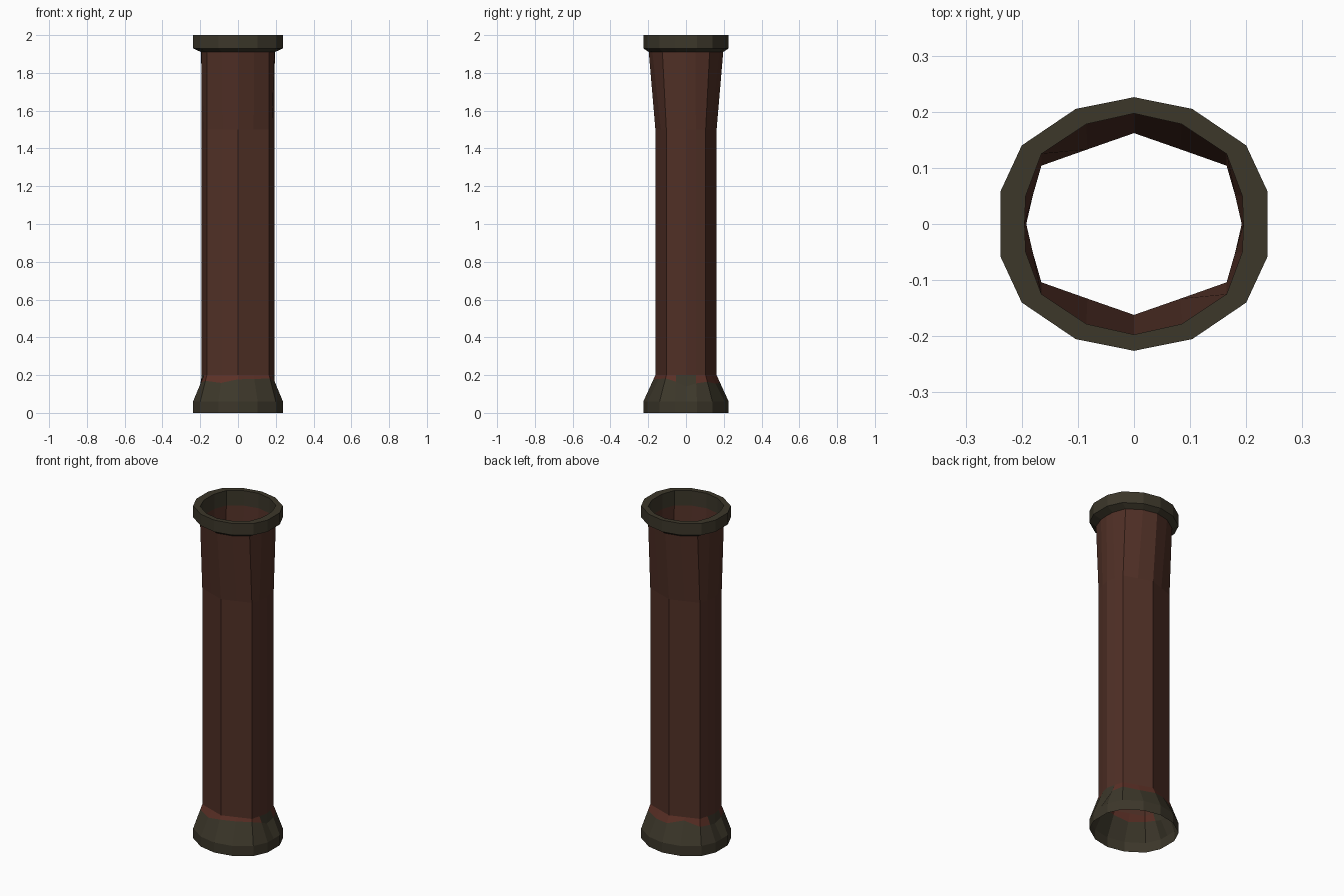
import bpy
import random
from mathutils import Vector

if "Cube" in bpy.data.objects:
    bpy.data.objects.remove(bpy.data.objects["Cube"])
random.seed(4)


def material(name, rgb):
    m = bpy.data.materials.new(name)
    m.use_nodes = True
    col = (*rgb, 1)
    m.diffuse_color = col
    bsdf = m.node_tree.nodes["Principled BSDF"]
    bsdf.inputs["Base Color"].default_value = col
    bsdf.inputs["Roughness"].default_value = 0.9
    return m


BROWN = material("red brown", (0.08, 0.029, 0.019))
RUST = material("rust", (0.105, 0.029, 0.019))
MOSS = material("dark olive", (0.045, 0.038, 0.023))

# Quarter outlines, from the back middle round to the left side
FLANGE = [(0, .226), (.104, .205), (.2, .14), (.238, .058), (.238, 0)]
LIP = [(0, .197), (.085, .178), (.165, .125), (.193, .05), (.195, 0)]
SHAFT = [(0, .162), (.083, .133), (.165, .104), (.18, .052), (.192, 0)]


def ring(quarter, z):
    """Mirror a quarter outline into a closed ring of sixteen points."""
    half = quarter + [(x, -y) for x, y in quarter[-2::-1]]
    full = half + [(-x, y) for x, y in half[-2:0:-1]]
    return [Vector((x, y, z)) for x, y in full]


def loft(name, rings, mats, rule):
    """Skin a stack of rings; rule(level, column) gives the material."""
    n = len(rings[0])
    verts = [p for r in rings for p in r]
    faces, index = [], []
    for level in range(len(rings) - 1):
        for i in range(n):
            j = (i + 1) % n
            a, b = level * n, (level + 1) * n
            faces.append((a + j, a + i, b + i, b + j))
            index.append(rule(level, i))
    mesh = bpy.data.meshes.new(name)
    mesh.from_pydata(verts, [], faces)
    for m in mats:
        mesh.materials.append(m)
    mesh.polygons.foreach_set("material_index", index)
    mesh.update()
    obj = bpy.data.objects.new(name, mesh)
    bpy.context.collection.objects.link(obj)
    return obj


# Flared foot with a ragged mossy edge
low = ring(FLANGE, .06)
top = ring(SHAFT, .2)
edge = []
for i, (a, b) in enumerate(zip(low, top)):
    p = a.lerp(b, .78 + random.uniform(-.13, .12))
    if i % 8 == 4:                      # steep side corners
        p = Vector((b.x, b.y, .14))
    edge.append(p)
loft("flared_foot", [ring(FLANGE, 0), low, edge, top], [MOSS, RUST],
     lambda level, i: 1 if level == 2 and i % 8 not in (3, 4) else 0)

# Open shaft, widening front and back near the top
loft("shaft", [top, ring(SHAFT, 1.04), ring(SHAFT, 1.5), ring(LIP, 1.91)],
     [BROWN], lambda level, i: 0)

# Hollow rim
loft("top_rim", [ring(LIP, 1.91), ring(FLANGE, 1.93), ring(FLANGE, 2),
                 ring(LIP, 2), ring(LIP, 1.91)],
     [MOSS], lambda level, i: 0)
